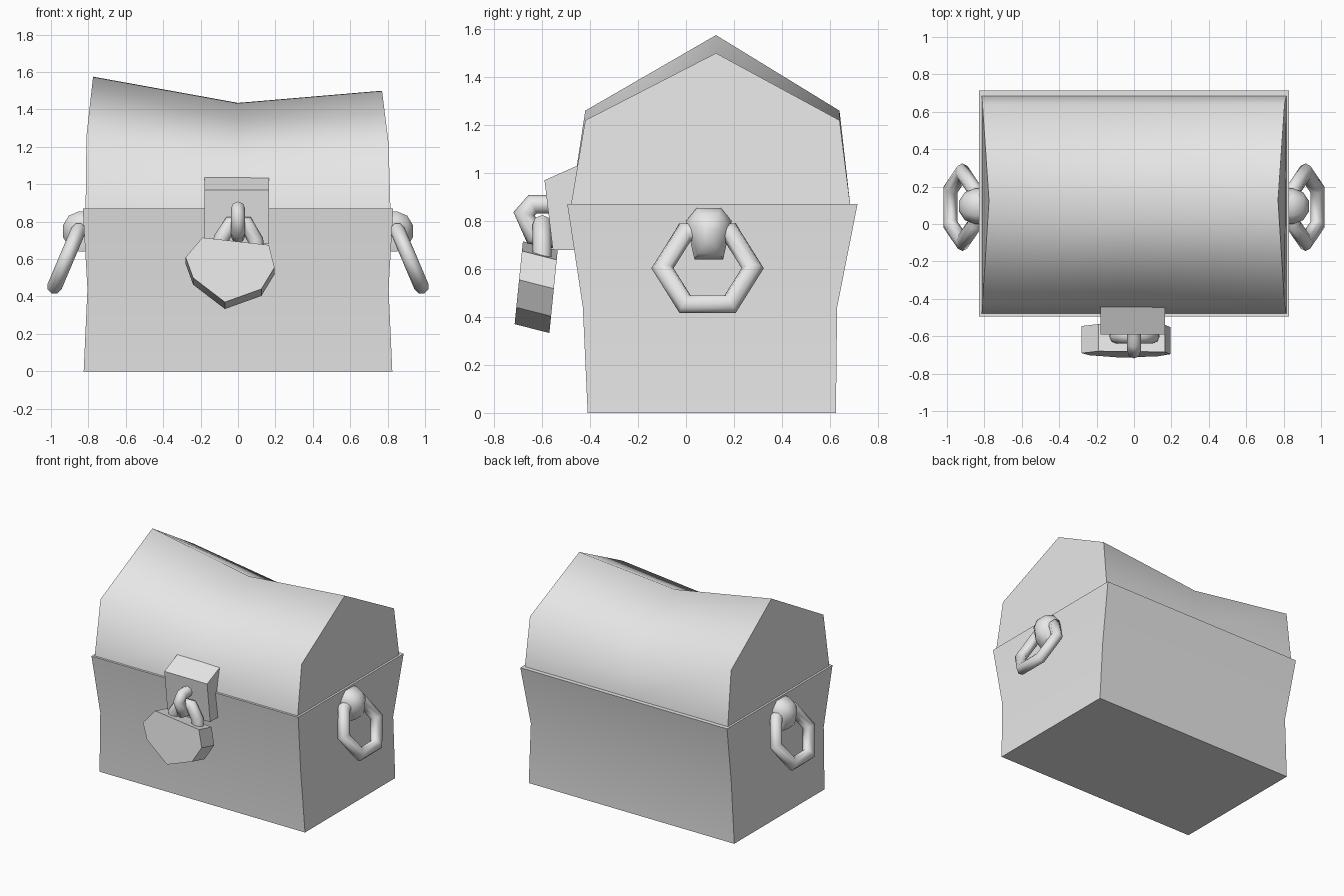
import bpy, bmesh, math
from mathutils import Vector

cube = bpy.data.objects.get("Cube")
if cube:
    bpy.data.objects.remove(cube, do_unlink=True)

grey = bpy.data.materials.new("plain grey")
grey.diffuse_color = (0.8, 0.8, 0.8, 1)
grey.use_nodes = True
grey.node_tree.nodes["Principled BSDF"].inputs["Base Color"].default_value = (0.8, 0.8, 0.8, 1)


def loft(name, sections, angle=40, closed=False):
    """Skin equal-length rings of points; cap the ends unless it is a closed loop."""
    bm = bmesh.new()
    rings = [[bm.verts.new(p) for p in s] for s in sections]
    n = len(rings[0])
    pairs = list(zip(rings, rings[1:])) + ([(rings[-1], rings[0])] if closed else [])
    for a, b in pairs:
        for i in range(n):
            j = (i + 1) % n
            bm.faces.new((a[i], a[j], b[j], b[i]))
    if not closed:
        bm.faces.new(rings[0])
        bm.faces.new(rings[-1])
    bmesh.ops.recalc_face_normals(bm, faces=bm.faces[:])
    mesh = bpy.data.meshes.new(name)
    bm.to_mesh(mesh)
    bm.free()
    mesh.materials.append(grey)
    obj = bpy.data.objects.new(name, mesh)
    bpy.context.collection.objects.link(obj)
    bpy.ops.object.select_all(action='DESELECT')
    obj.select_set(True)
    bpy.context.view_layer.objects.active = obj
    bpy.ops.object.shade_smooth_by_angle(angle=math.radians(angle))
    return obj


def tube(name, path, normal, radius, closed=False, sides=8):
    """Tube along a flat path; normal is the direction across the path's plane."""
    pts = [Vector(p) for p in path]
    nrm = Vector(normal).normalized()
    count = len(pts)
    sections = []
    for i, p in enumerate(pts):
        before = pts[i - 1] if i or closed else p
        after = pts[(i + 1) % count] if i < count - 1 or closed else p
        d1 = (p - before).normalized() if before is not p else (after - p).normalized()
        d2 = (after - p).normalized() if after is not p else d1
        t = (d1 + d2).normalized()
        side = t.cross(nrm).normalized()
        miter = radius / max(0.5, t.dot(d1))
        sections.append([p + side * miter * math.cos(a) + nrm * radius * math.sin(a)
                         for a in (2 * math.pi * k / sides for k in range(sides))])
    return loft(name, sections, 65, closed)


# Chest body, pinched slightly at mid height
body = [(0.825, -0.41, 0.625, 0.0), (0.805, -0.43, 0.63, 0.44), (0.83, -0.495, 0.715, 0.87)]
loft("chest_body", [[(-w, f, z), (w, f, z), (w, b, z), (-w, b, z)] for w, f, b, z in body], 50)


# Sagging gabled lid: base, shoulder and peak as (x, z) at each station
def lid_section(base_x, shoulder_x, shoulder_z, peak_x, peak_z):
    return [(base_x, -0.48, 0.865), (shoulder_x, -0.42, shoulder_z), (peak_x, 0.125, peak_z),
            (shoulder_x, 0.64, shoulder_z), (base_x, 0.685, 0.865)]


loft("lid", [lid_section(-0.815, -0.81, 1.26, -0.775, 1.575),
             lid_section(0, 0, 1.14, 0, 1.435),
             lid_section(0.815, 0.805, 1.22, 0.77, 1.50)], 70)

# Hasp block straddling lid and body
hasp = [(-0.40, 1.055), (-0.455, 1.03), (-0.59, 0.97), (-0.555, 0.68), (-0.42, 0.68)]
loft("hasp", [[(x, y, z) for y, z in hasp] for x in (-0.178, 0.165)])

# Staple loop standing out of the hasp
staple = [(-0.53, 0.87), (-0.64, 0.87), (-0.675, 0.83), (-0.635, 0.74), (-0.53, 0.72)]
tube("staple", [(0, y, z) for y, z in staple], (1, 0, 0), 0.038)

# Padlock shackle and tilted padlock body
shackle = [(-0.10, 0.58), (-0.09, 0.71), (-0.04, 0.785), (0.045, 0.785), (0.095, 0.70), (0.10, 0.58)]
tube("padlock_shackle", [(x, -0.6, z) for x, z in shackle], (0, 1, 0), 0.04)
outline = [(-0.19, 0.715), (0.165, 0.675), (0.195, 0.555), (0.125, 0.44),
           (-0.07, 0.37), (-0.24, 0.50), (-0.28, 0.61)]
loft("padlock_body", [[(x, -0.68 - (0.715 - z) * 0.1 + dy, z + dz) for x, z in outline]
                      for dy, dz in ((0, 0), (0.145, -0.037))], 35)

# Side handles: faceted knob holding a tilted hexagonal ring
knob = [(0.05, 0.105), (-0.05, 0.105), (-0.095, 0.05), (-0.06, -0.11), (0.06, -0.11), (0.095, 0.05)]
tilt = math.radians(23)
for s, label in ((1, "left"), (-1, "right")):
    loft(label + "_handle_knob", [[(s * x, 0.095 + y * k, 0.75 + z * k) for y, z in knob]
                                  for x, k in ((0.78, 1), (0.85, 1), (0.905, 0.78), (0.935, 0.3))], 65)
    ring = []
    for i in range(6):
        a = math.pi * i / 3
        v = 0.188 * math.sin(a)
        ring.append((s * (0.917 - v * math.sin(tilt)), 0.09 + 0.188 * math.cos(a), 0.603 + v * math.cos(tilt)))
    tube(label + "_handle_ring", ring, (s * math.cos(tilt), 0, math.sin(tilt)), 0.04, True)
